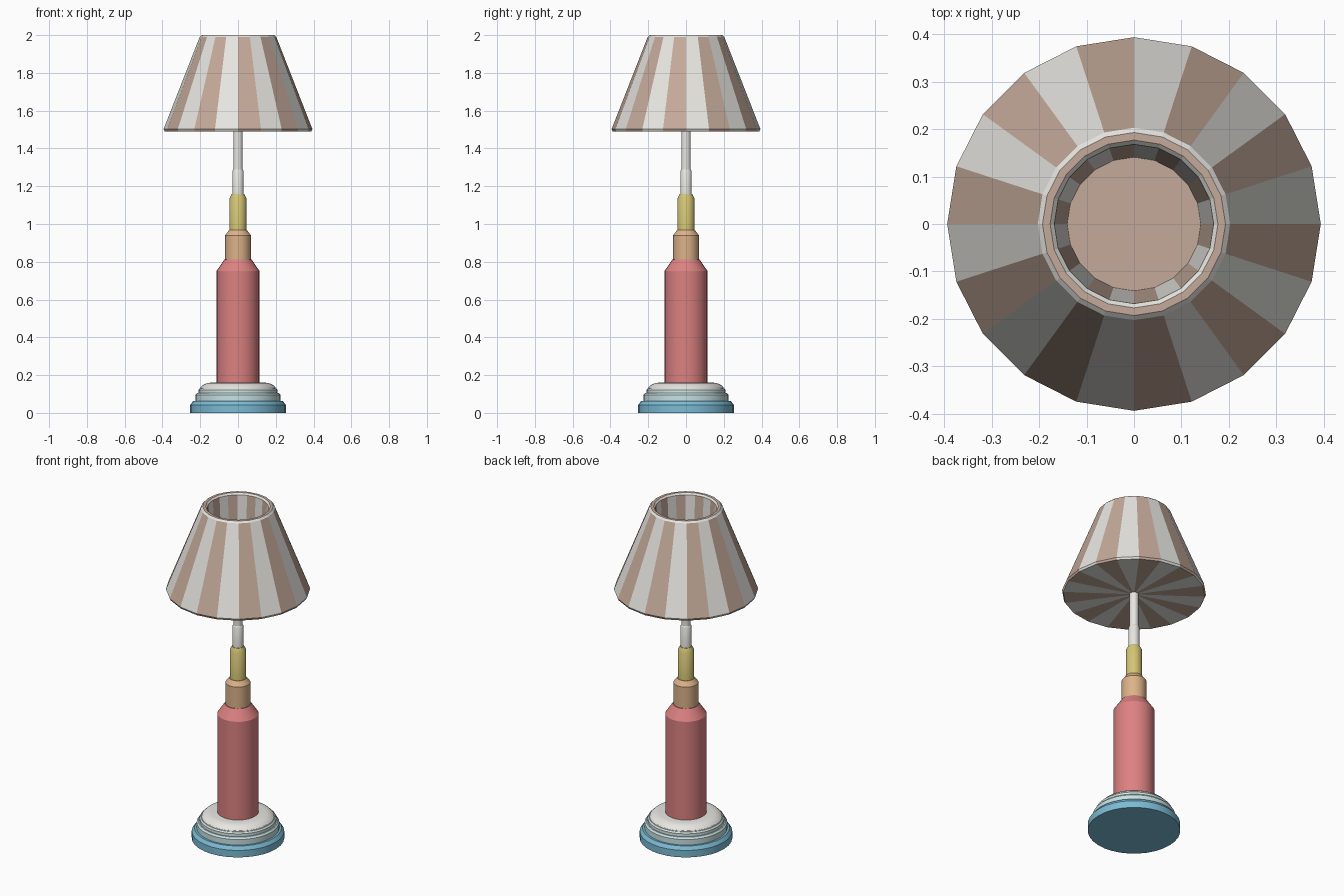
import bpy
import math

if "Cube" in bpy.data.objects:
    bpy.data.objects.remove(bpy.data.objects["Cube"])


def material(name, rgb):
    m = bpy.data.materials.new(name)
    m.diffuse_color = (*rgb, 1)
    m.use_nodes = True
    m.node_tree.nodes["Principled BSDF"].inputs["Base Color"].default_value = m.diffuse_color
    return m


WHITE = material("white", (0.80, 0.79, 0.75))
BROWN = material("brown", (0.55, 0.40, 0.32))
RED = material("red", (0.72, 0.22, 0.22))
ORANGE = material("orange", (0.72, 0.45, 0.25))
YELLOW = material("yellow", (0.66, 0.56, 0.18))
BLUE = material("blue", (0.20, 0.50, 0.66))
TEAL = material("teal", (0.58, 0.76, 0.77))
PALE_TEAL = material("pale_teal", (0.68, 0.80, 0.79))


def lathe(name, profile, sides, mats, pick=lambda ring, side: 0, smooth=True):
    """Revolve (radius, z) points, bottom to top; radius 0 makes a pole."""
    verts, rings = [], []
    for r, z in profile:
        n = 1 if r == 0 else sides
        rings.append([len(verts) + i % n for i in range(sides)])
        verts += [(r * math.cos(2 * math.pi * i / sides),
                   r * math.sin(2 * math.pi * i / sides), z) for i in range(n)]
    faces, slots = [], []
    for k, (a, b) in enumerate(zip(rings, rings[1:])):
        for i in range(sides):
            j = (i + 1) % sides
            faces.append(list(dict.fromkeys((a[i], a[j], b[j], b[i]))))
            slots.append(pick(k, i))
    mesh = bpy.data.meshes.new(name)
    mesh.from_pydata(verts, [], faces)
    for m in mats:
        mesh.materials.append(m)
    for poly, slot in zip(mesh.polygons, slots):
        poly.material_index = slot
    obj = bpy.data.objects.new(name, mesh)
    bpy.context.collection.objects.link(obj)
    if smooth:
        bpy.ops.object.select_all(action='DESELECT')
        obj.select_set(True)
        bpy.context.view_layer.objects.active = obj
        bpy.ops.object.shade_smooth_by_angle(angle=math.radians(30))
    return obj


def turned(name, mat, *profile):
    """Closed, smooth turned part."""
    return lathe(name, [(0, profile[0][1]), *profile, (0, profile[-1][1])], 32, [mat])


# Stepped base
turned("base_foot", BLUE, (0.253, 0), (0.253, 0.042), (0.238, 0.062))
turned("base_lower_step", TEAL, (0.226, 0.06), (0.226, 0.095), (0.217, 0.105))
turned("base_upper_step", PALE_TEAL, (0.21, 0.10), (0.21, 0.122), (0.203, 0.13))
turned("base_top", WHITE, (0.2, 0.125), (0.198, 0.135), (0.185, 0.148),
       (0.165, 0.157), (0.145, 0.16))

# Column sections, each with a tapered shoulder
turned("column_body", RED, (0.113, 0.155), (0.113, 0.752), (0.072, 0.812))
turned("column_collar", ORANGE, (0.068, 0.805), (0.068, 0.94), (0.047, 0.968))
turned("column_neck", YELLOW, (0.045, 0.96), (0.045, 1.135), (0.033, 1.158))
turned("stem_lower", WHITE, (0.03, 1.15), (0.03, 1.278), (0.025, 1.288))
turned("stem_upper", WHITE, (0.025, 1.28), (0.025, 1.5))

# Striped shade: closed underside, outer cone, rim and recessed well
shade = [(0, 1.49), (0.388, 1.49), (0.394, 1.502), (0.203, 1.99), (0.193, 2.0),
         (0.177, 2.0), (0.168, 1.99), (0.141, 1.56), (0, 1.56)]
solid = {3: 0, 4: 1, 5: 0, 7: 1}  # rim rings and well floor are one colour
lathe("lamp_shade", shade, 20, [WHITE, BROWN],
      lambda ring, side: solid.get(ring, side % 2), smooth=False)
